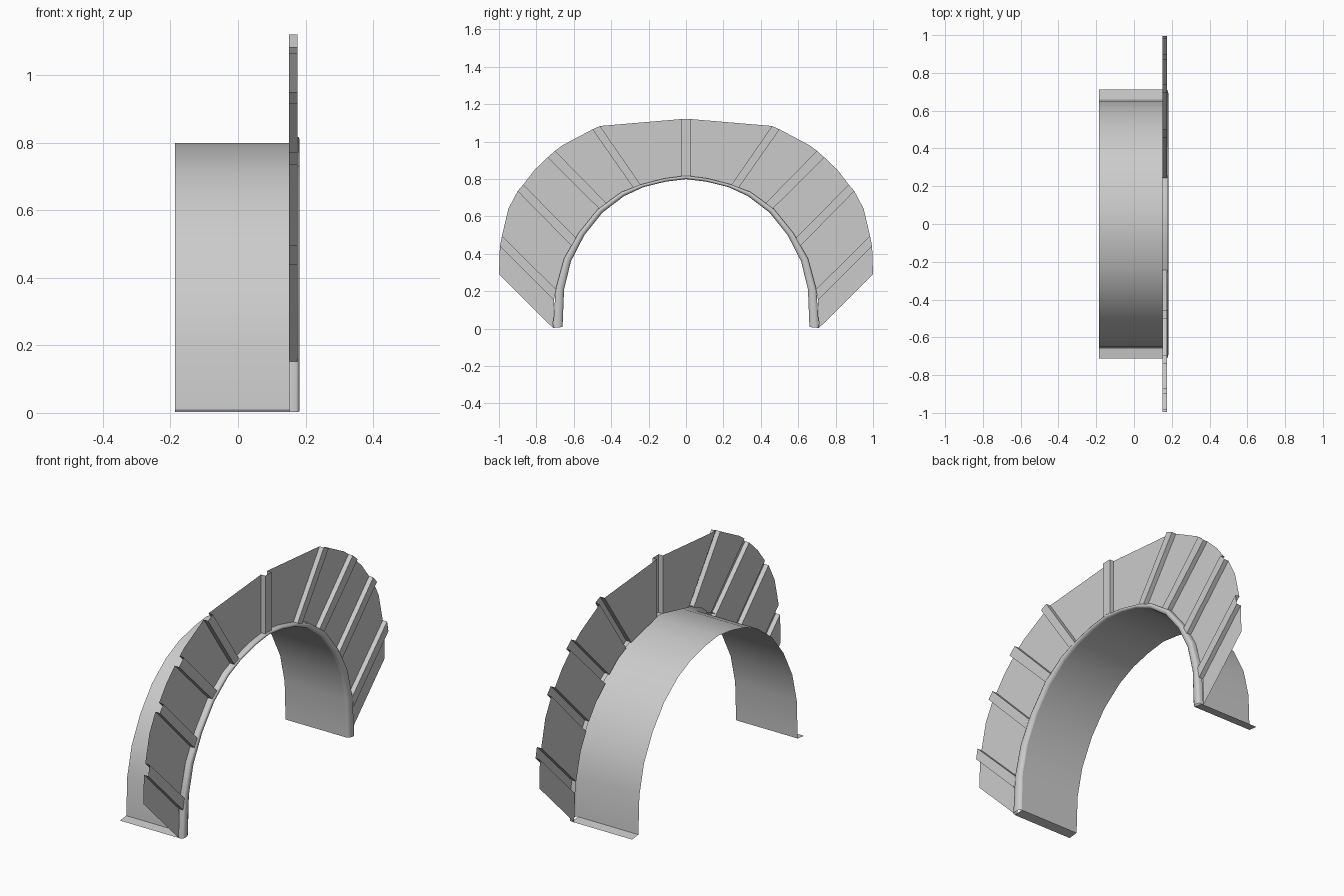
import bpy, math

if "Cube" in bpy.data.objects:
    bpy.data.objects.remove(bpy.data.objects["Cube"])


def make(name, verts, faces, smooth=None):
    me = bpy.data.meshes.new(name)
    me.from_pydata(verts, [], faces)
    me.update()
    ob = bpy.data.objects.new(name, me)
    bpy.context.collection.objects.link(ob)
    bpy.ops.object.select_all(action='DESELECT')
    bpy.context.view_layer.objects.active = ob
    ob.select_set(True)
    if smooth:
        bpy.ops.object.shade_smooth_by_angle(angle=math.radians(smooth))
    return ob


def loft(name, rows, smooth=None):
    """Skin a list of equally long point rows."""
    n = len(rows[0])
    verts = [p for r in rows for p in r]
    faces = [(i * n + j, i * n + j + 1, (i + 1) * n + j + 1, (i + 1) * n + j)
             for i in range(len(rows) - 1) for j in range(n - 1)]
    return make(name, verts, faces, smooth)


def mirrored(half):
    """Half profile from right foot to crown -> full profile."""
    return half + [(-y, z) for y, z in reversed(half[:-1])]


# Arch profiles (y, z): inside and outside of the front lip
inner = mirrored([(.66, .008), (.652, .21), (.615, .36), (.543, .5), (.447, .62),
                  (.33, .709), (.225, .757), (.11, .785), (0, .799)])
outer = mirrored([(.711, .003), (.697, .21), (.652, .375), (.575, .51), (.47, .64),
                  (.345, .73), (.24, .771), (.115, .803), (0, .818)])

# Curved liner sheet with a small turned-out foot along each side
sheet = [(.712, .002)] + inner + [(-.712, .002)]
loft("arch_liner", [[(x, y, z) for y, z in sheet] for x in (-.186, .165)], 60)

# Rounded lip around the front edge
section = [(.165, 0), (.174, .08), (.180, .3), (.182, .6), (.179, .92), (.172, 1), (.152, 1)]
loft("arch_lip", [[(x, a[0] + (b[0] - a[0]) * t, a[1] + (b[1] - a[1]) * t)
                   for a, b in zip(inner, outer)] for x, t in section], 60)

# Ribbed flange: inner and outer ends of each rib edge, crown to foot
ribs = [((.025, .815), (.025, 1.12)),
        ((.24, .765), (.46, 1.083)), ((.28, .75), (.50, 1.065)),
        ((.42, .665), (.70, .95)), ((.453, .63), (.74, .915)),
        ((.588, .484), (.87, .77)), ((.61, .44), (.90, .735)),
        ((.695, .21), (.984, .495)), ((.706, .152), (.995, .44)),
        ((.711, .003), (1.0, .29))]
# extra points that round the panels between ribs: index -> (inner, outer)
extra = {2: ((.345, .722), (.66, .98)), 4: ((.53, .56), (.81, .848)),
         6: ((.657, .355), (.95, .64))}
BACK, FRONT = .151, .176
stations = []
for i, (a, b) in enumerate(ribs):
    pair = [FRONT, BACK] if i % 2 == 0 else [BACK, FRONT]
    if i == len(ribs) - 1:
        pair = [BACK]
    stations += [(x, a, b) for x in pair]
    if i in extra:
        stations.append((BACK, *extra[i]))
full = [(x, (-a[0], a[1]), (-b[0], b[1])) for x, a, b in reversed(stations)] + stations
loft("ribbed_flange", [[(x, *a), (x, *b)] for x, a, b in full])
